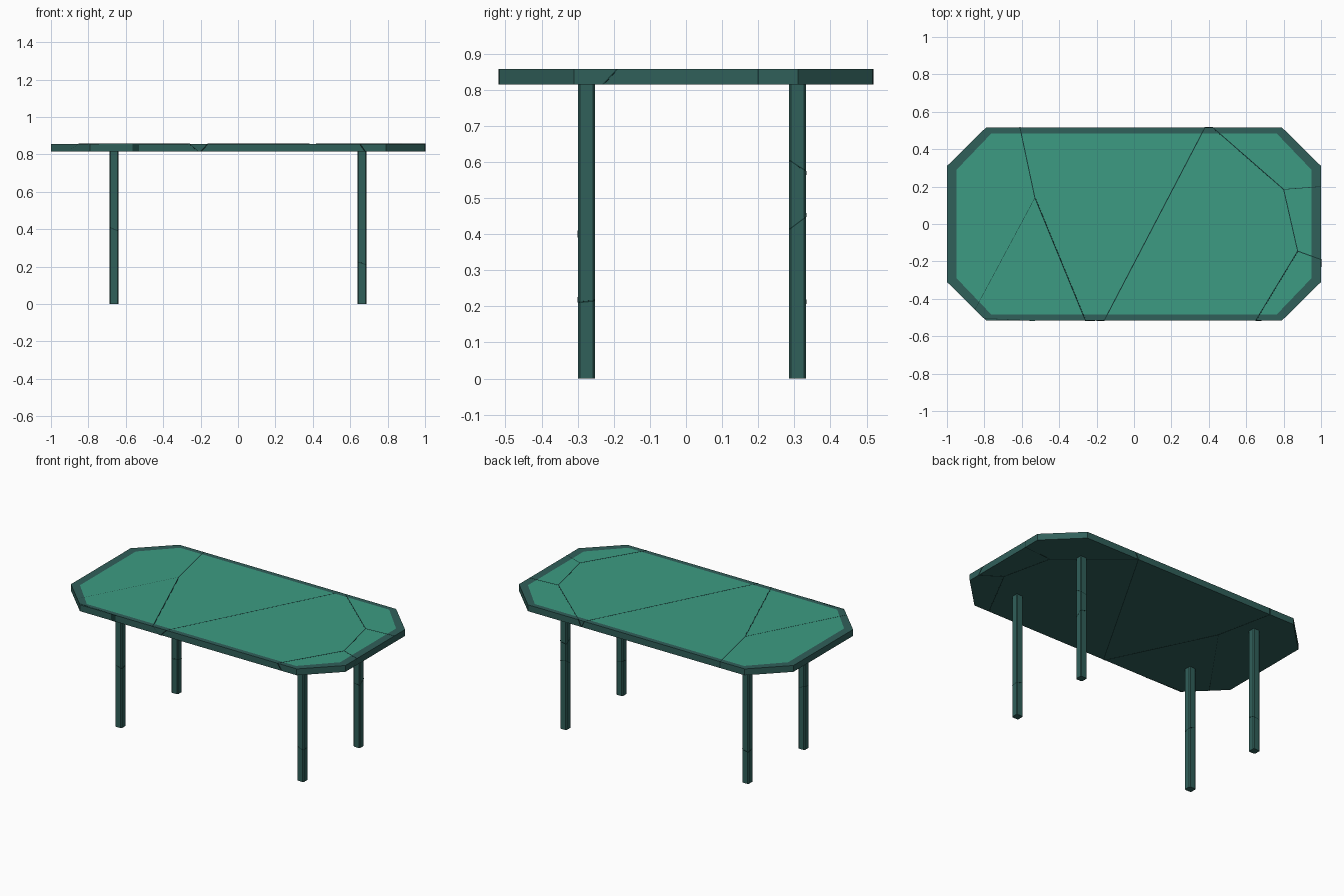
import bpy
import bmesh
from mathutils import Vector

cube = bpy.data.objects.get("Cube")
if cube:
    bpy.data.objects.remove(cube, do_unlink=True)


def material(name, rgb):
    m = bpy.data.materials.new(name)
    m.use_nodes = True
    m.diffuse_color = (*rgb, 1)
    m.node_tree.nodes["Principled BSDF"].inputs["Base Color"].default_value = (*rgb, 1)
    return m


GREEN = material("green panel", (0.045, 0.33, 0.225))
TEAL = material("dark teal frame", (0.03, 0.115, 0.102))
CRACK = material("crack shadow", (0.008, 0.04, 0.035))
UNDER, TOP = 0.815, 0.857


def octagon(x, y, cx, cy):
    """Rectangle of half size x, y whose corners are cut at cx, cy."""
    return [(x, -cy), (x, cy), (cx, y), (-cx, y), (-x, cy), (-x, -cy), (-cx, -y), (cx, -y)]


def loft(name, rings, mats, location=(0, 0, 0)):
    """Skin closed rings of points, cap both ends; the last cap takes the last material."""
    bm = bmesh.new()
    loops = [[bm.verts.new(p) for p in ring] for ring in rings]
    for a, b in zip(loops, loops[1:]):
        for i in range(len(a)):
            j = (i + 1) % len(a)
            bm.faces.new((a[i], a[j], b[j], b[i]))
    bm.faces.new(loops[0][::-1])
    cap = bm.faces.new(loops[-1])
    cap.material_index = len(mats) - 1
    bmesh.ops.recalc_face_normals(bm, faces=bm.faces)
    mesh = bpy.data.meshes.new(name)
    bm.to_mesh(mesh)
    bm.free()
    for m in mats:
        mesh.materials.append(m)
    obj = bpy.data.objects.new(name, mesh)
    obj.location = location
    bpy.context.collection.objects.link(obj)
    return obj


def at(ring, z):
    return [(x, y, z) for x, y in ring]


# Tabletop with a dark rim and a flush green panel
outer = octagon(1, 0.517, 0.79, 0.31)
inner = octagon(0.948, 0.485, 0.762, 0.291)
loft("tabletop", [at(outer, UNDER), at(outer, TOP), at(inner, TOP)], [TEAL, GREEN])


# Cracks running through the tabletop, each leaning from upper to lower point
def crack(name, a, b, lean_a=(0, 0), lean_b=(0, 0), width=0.005):
    a, b = Vector(a), Vector(b)
    along = (b - a).normalized()
    side = Vector((-along.y, along.x)) * width / 2
    a, b = a - along * 0.001, b + along * 0.001
    la, lb = a + Vector(lean_a), b + Vector(lean_b)
    low = [la - side, lb - side, lb + side, la + side]
    high = [a - side, b - side, b + side, a + side]
    loft(name, [at(low, UNDER - 0.0006), at(high, TOP + 0.0006)], [CRACK])


fork, bend, elbow = (-0.53, 0.14), (0.80, 0.185), (0.875, -0.145)
crack("crack_left_back", (-0.61, 0.517), fork)
crack("crack_left_front", fork, (-0.26, -0.517), lean_b=(0.05, 0))
crack("crack_left_corner", fork, (-0.85, -0.457), lean_b=(-0.06, 0.06), width=0.002)
crack("crack_middle", (0.38, 0.517), (-0.16, -0.517), (0.02, 0), (-0.04, 0))
crack("crack_right_back", (0.42, 0.517), bend, (-0.02, 0))
crack("crack_right_side", bend, (1, 0.2), width=0.003)
crack("crack_right_link", bend, elbow)
crack("crack_right_end", elbow, (1, -0.19), lean_b=(0, -0.04))
crack("crack_right_front", elbow, (0.65, -0.517), lean_b=(0.03, 0))
crack("crack_front_corner", (-0.80, -0.505), (-0.53, -0.517), width=0.003)

# Chamfered legs, each with fine slanted cracks given as height, x slope, y slope
profile = octagon(0.0235, 0.0235, 0.018, 0.018)
band = [(x * 1.03, y * 1.03) for x, y in profile]
legs = {
    "front_right_leg": (-0.663, -0.276, [(0.405, -0.4, 0.2)]),
    "front_left_leg": (0.663, -0.276, [(0.22, -0.3, 0.1)]),
    "back_right_leg": (-0.663, 0.309, [(0.22, 0.2, -0.3)]),
    "back_left_leg": (0.663, 0.309, [(0.585, 0.2, -0.65), (0.435, -0.2, 0.75)]),
}
for name, (px, py, marks) in legs.items():
    loft(name, [at(profile, 0), at(profile, UNDER)], [TEAL], (px, py, 0))
    for z, sx, sy in marks:
        rings = [[(x, y, z + sx * x + sy * y + dz) for x, y in band] for dz in (-0.002, 0.002)]
        loft(name + "_crack", rings, [CRACK], (px, py, 0))
